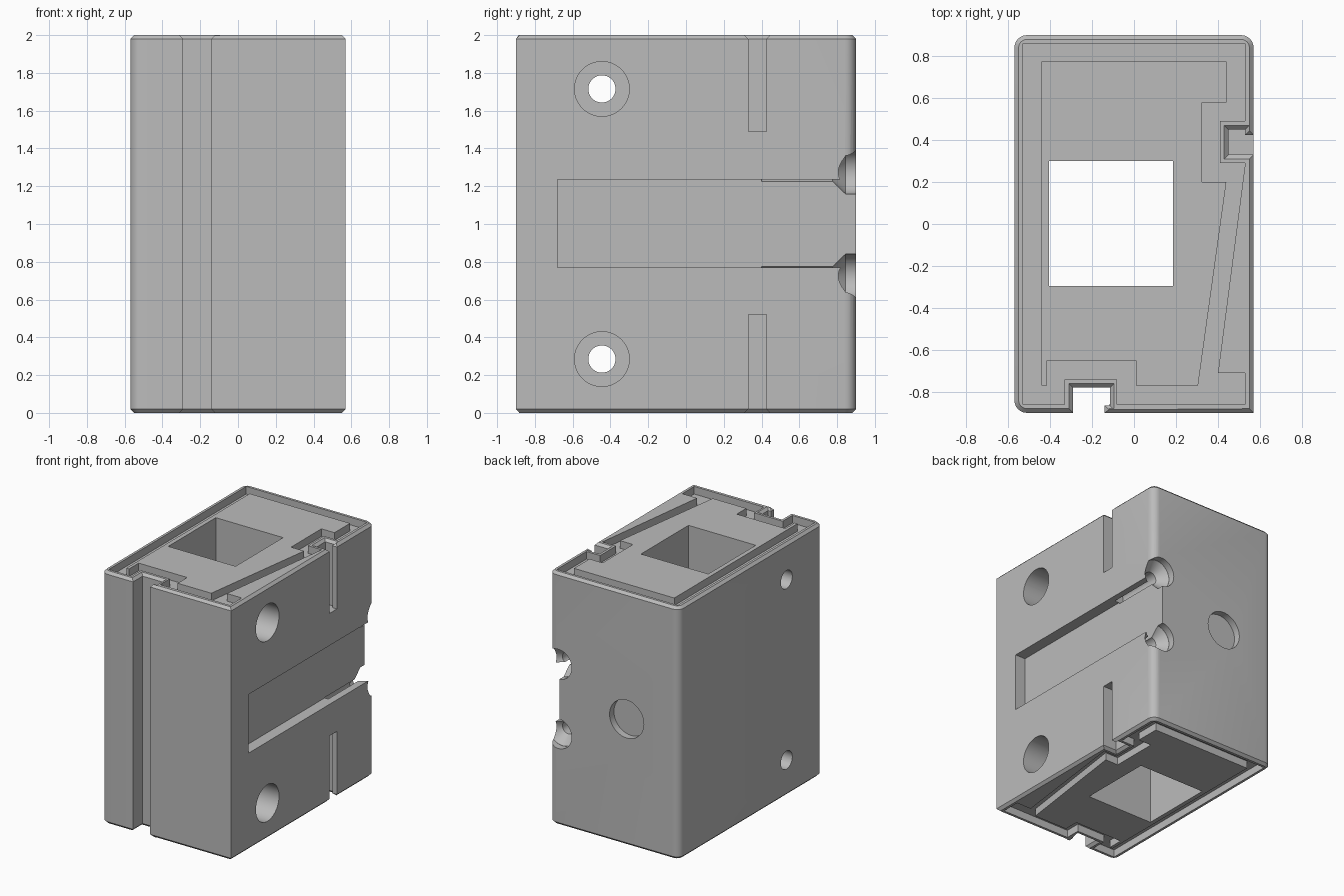
import bpy, bmesh, math
from mathutils import Matrix, Vector

cube = bpy.data.objects.get("Cube")
if cube:
    bpy.data.objects.remove(cube, do_unlink=True)

grey = bpy.data.materials.new("plain grey")
grey.use_nodes = True
grey.diffuse_color = (0.5, 0.5, 0.5, 1)
grey.node_tree.nodes["Principled BSDF"].inputs["Base Color"].default_value = (0.5, 0.5, 0.5, 1)


def finish(bm, name):
    bmesh.ops.recalc_face_normals(bm, faces=bm.faces)
    mesh = bpy.data.meshes.new(name)
    bm.to_mesh(mesh)
    bm.free()
    mesh.materials.append(grey)
    obj = bpy.data.objects.new(name, mesh)
    bpy.context.collection.objects.link(obj)
    return obj


def prism(name, points, z0, z1, chamfer=0):
    """Extrude an outline upwards, optionally chamfering both rims."""
    bm = bmesh.new()
    base = bm.faces.new([bm.verts.new((x, y, z0)) for x, y in points])
    ext = bmesh.ops.extrude_face_region(bm, geom=[base])["geom"]
    bmesh.ops.translate(bm, vec=(0, 0, z1 - z0),
                        verts=[g for g in ext if isinstance(g, bmesh.types.BMVert)])
    if chamfer:
        rims = [e for e in bm.edges if abs(e.verts[0].co.z - e.verts[1].co.z) < 1e-5]
        bmesh.ops.bevel(bm, geom=rims, offset=chamfer, segments=1, affect='EDGES')
    return finish(bm, name)


def box(name, x, y, z):
    return prism(name, [(x[0], y[0]), (x[1], y[0]), (x[1], y[1]), (x[0], y[1])], *z)


def rod(name, start, end, r0, r1=None, sides=48):
    """Cylinder or cone between two points."""
    a, b = Vector(start), Vector(end)
    bm = bmesh.new()
    spin = (b - a).to_track_quat('Z', 'Y').to_matrix().to_4x4()
    bmesh.ops.create_cone(bm, cap_ends=True, segments=sides, radius1=r0,
                          radius2=r0 if r1 is None else r1, depth=(b - a).length,
                          matrix=Matrix.Translation((a + b) / 2) @ spin)
    return finish(bm, name)


def combine(target, tool, operation='DIFFERENCE'):
    mod = target.modifiers.new(tool.name, 'BOOLEAN')
    mod.operation, mod.object, mod.solver = operation, tool, 'EXACT'
    bpy.context.view_layer.objects.active = target
    bpy.ops.object.modifier_apply(modifier=mod.name)
    bpy.data.objects.remove(tool, do_unlink=True)


def corner(cx, cy, start, r=0.06, steps=6):
    """Quarter-round outline corner."""
    angles = [math.radians(start + 90 * i / steps) for i in range(steps + 1)]
    return [(cx + r * math.cos(a), cy + r * math.sin(a)) for a in angles]


# Block outline with hooked front slot and hooked side slot
W, D = 0.57, 0.9
outline = (corner(-W + 0.06, -D + 0.06, 180)
           + [(-0.29, -D), (-0.29, -0.78), (-0.115, -0.78), (-0.115, -0.865),
              (-0.14, -0.865), (-0.14, -D), (W, -D)]
           + [(W, 0.33), (0.45, 0.33), (0.45, 0.45), (0.53, 0.45), (0.53, 0.425), (W, 0.425)]
           + corner(W - 0.06, D - 0.06, 0) + corner(-W + 0.06, D - 0.06, 90))
body = prism("housing_block", outline, 0, 2, chamfer=0.02)

# Side slot only runs in from the two ends
combine(body, box("slot_fill", (0.43, W), (0.31, 0.47), (0.52, 1.49)), 'UNION')

# Square shaft through the height
combine(body, box("shaft", (-0.405, 0.185), (-0.295, 0.3), (-0.1, 2.1)))

# Sealing groove on both ends: ring between two outlines
groove_outer = [(-0.53, -0.86), (-0.33, -0.86), (-0.33, -0.74), (-0.08, -0.74),
                (-0.08, -0.86), (0.53, -0.86), (0.53, -0.71), (0.4, -0.71),
                (0.53, 0.29), (0.41, 0.29), (0.41, 0.49), (0.53, 0.49),
                (0.53, 0.86), (-0.53, 0.86)]
groove_inner = [(-0.44, -0.77), (-0.415, -0.77), (-0.415, -0.65), (0.01, -0.65),
                (0.01, -0.77), (0.305, -0.77), (0.44, 0.2), (0.325, 0.2),
                (0.325, 0.58), (0.44, 0.58), (0.44, 0.775), (-0.44, 0.775)]
for low, high in ((-0.1, 0.06), (1.94, 2.1)):
    ring = prism("groove", groove_outer, low, high)
    combine(ring, prism("groove_core", groove_inner, low - 0.1, high + 0.1))
    combine(body, ring)

# Wide shallow recess on the right side, open at the back
combine(body, box("side_recess", (0.48, 0.7), (-0.68, 1.0), (0.77, 1.235)))

for side in (-1, 1):
    # Counterbored cross holes
    z = 1 + side * 0.715
    combine(body, rod("cross_hole", (-0.7, -0.445, z), (0.7, -0.445, z), 0.072))
    combine(body, rod("counterbore", (0.2, -0.445, z), (0.7, -0.445, z), 0.145))
    # Countersunk wire channels beside the recess
    z = 1 + side * 0.275
    combine(body, rod("wire_channel", (0.49, 0.4, z), (0.49, 0.86, z), 0.05))
    combine(body, rod("channel_cone", (0.49, 0.775, z), (0.49, 0.846, z), 0.05, 0.118))
    combine(body, rod("channel_mouth", (0.49, 0.845, z), (0.49, 1.0, z), 0.118))

# Countersunk hole in the back, into the shaft
combine(body, rod("back_hole", (-0.11, 0.1, 1), (-0.11, 0.85, 1), 0.072))
combine(body, rod("back_cone", (-0.11, 0.768, 1), (-0.11, 0.846, 1), 0.072, 0.15))
combine(body, rod("back_mouth", (-0.11, 0.845, 1), (-0.11, 1.0, 1), 0.15))

bpy.ops.object.select_all(action='DESELECT')
body.select_set(True)
bpy.context.view_layer.objects.active = body
bpy.ops.object.shade_smooth_by_angle(angle=math.radians(25))
